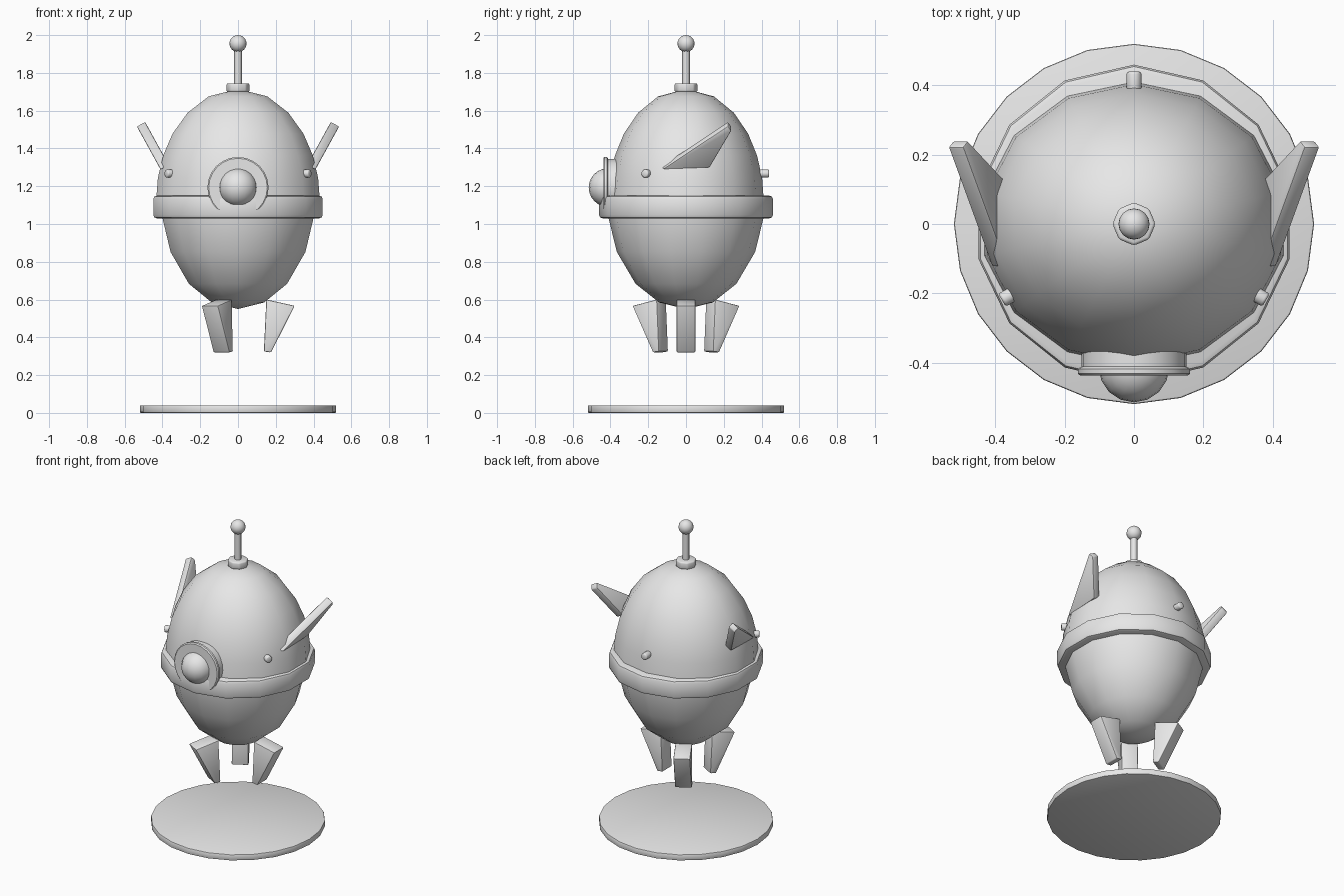
import bpy, bmesh, math
from mathutils import Matrix, Vector

if "Cube" in bpy.data.objects:
    bpy.data.objects.remove(bpy.data.objects["Cube"])

grey = bpy.data.materials.new("plain_grey")
grey.diffuse_color = (0.8, 0.8, 0.8, 1)
grey.use_nodes = True
grey.node_tree.nodes["Principled BSDF"].inputs["Base Color"].default_value = grey.diffuse_color


def finish(name, bm, bevel=0.0, angle=35, matrix=None):
    """Turn a bmesh into a smooth-by-angle object."""
    bmesh.ops.remove_doubles(bm, verts=bm.verts, dist=1e-5)
    bmesh.ops.recalc_face_normals(bm, faces=bm.faces)
    if bevel:
        sharp = [e for e in bm.edges if e.calc_face_angle(0) > math.radians(40)]
        bmesh.ops.bevel(bm, geom=sharp, offset=bevel, segments=2,
                        profile=0.5, affect='EDGES')
    if matrix:
        bm.transform(matrix)
    mesh = bpy.data.meshes.new(name)
    bm.to_mesh(mesh)
    bm.free()
    mesh.materials.append(grey)
    ob = bpy.data.objects.new(name, mesh)
    bpy.context.collection.objects.link(ob)
    bpy.ops.object.select_all(action='DESELECT')
    bpy.context.view_layer.objects.active = ob
    ob.select_set(True)
    bpy.ops.object.shade_smooth_by_angle(angle=math.radians(angle))
    return ob


def lathe(name, profile, sides, bevel=0.0, angle=35, matrix=None, sx=1.0):
    """Revolve (radius, z) points about z, with a vertex on the +y side."""
    bm = bmesh.new()
    rings = []
    for r, z in profile:
        if r == 0:
            rings.append([bm.verts.new((0, 0, z))] * sides)
            continue
        ring = []
        for i in range(sides):
            a = math.pi / 2 + i * math.tau / sides
            ring.append(bm.verts.new((r * math.cos(a) * sx, r * math.sin(a), z)))
        rings.append(ring)
    for lo, hi in zip(rings, rings[1:]):
        for i in range(sides):
            j = (i + 1) % sides
            quad = list(dict.fromkeys((lo[i], lo[j], hi[j], hi[i])))
            if len(quad) > 2:
                bm.faces.new(quad)
    for ring in (rings[0], rings[-1]):
        if ring[0] is not ring[1]:
            bm.faces.new(ring)
    return finish(name, bm, bevel, angle, matrix)


def prism(name, outline, offset, bevel, matrix=None):
    """Plate around a flat outline, thickened by +-offset."""
    bm = bmesh.new()
    a = [bm.verts.new(Vector(p) - offset) for p in outline]
    b = [bm.verts.new(Vector(p) + offset) for p in outline]
    n = len(outline)
    bm.faces.new(a)
    bm.faces.new(b)
    for i in range(n):
        bm.faces.new((a[i], a[(i + 1) % n], b[(i + 1) % n], b[i]))
    return finish(name, bm, bevel, 35, matrix)


def ball(name, centre, radius):
    bm = bmesh.new()
    bmesh.ops.create_uvsphere(bm, u_segments=16, v_segments=12, radius=radius)
    return finish(name, bm, angle=60, matrix=Matrix.Translation(centre))


def ellipse(radius, centre, height, degrees):
    """Quarter-ellipse profile; 90 degrees is the pole."""
    pts = []
    for d in degrees:
        t = math.radians(d)
        r = 0 if abs(d) == 90 else radius * math.cos(t)
        pts.append((r, centre + height * math.sin(t)))
    return pts


# Ground disc
lathe("ground_disc", [(0.52, 0), (0.52, 0.04)], 24, 0.006)

# Egg-shaped hull: lower bowl and slightly wider upper dome
lathe("lower_hull", ellipse(0.415, 1.12, 0.57, (-90, -70, -50, -28, -9, 0)), 14, angle=60)
lathe("upper_hull", ellipse(0.412, 1.12, 0.595, (0, 12, 24, 37, 52, 69, 90)), 14,
      angle=60, sx=1.08)

# Waist band
lathe("waist_band", [(0.46, 1.03), (0.46, 1.15)], 14, 0.018)

# Antenna
lathe("antenna_collar", [(0.062, 1.70), (0.062, 1.745)], 8, 0.008, 50)
lathe("antenna_rod", [(0.02, 1.73), (0.02, 1.93)], 8, 0, 50)
ball("antenna_ball", (0, 0, 1.955), 0.045)

# Porthole on the front, revolved about the y axis
facing = Matrix.Translation((0, 0, 1.193)) @ Matrix.Rotation(math.pi / 2, 4, 'X')
lathe("porthole_rim", [(0.152, 0.30), (0.152, 0.412), (0.162, 0.418),
                       (0.162, 0.432), (0.155, 0.438)], 24, 0, 35, facing)
ball("porthole_lens", (0, -0.413, 1.193), 0.102)

# Three bolts and three legs, 120 degrees apart
for k in range(3):
    turn = Matrix.Rotation(k * math.tau / 3, 4, 'Z')
    lathe(f"hull_bolt_{k + 1}", [(0.023, 0.38), (0.023, 0.44)], 8, 0.007, 50,
          turn @ Matrix.Translation((0, 0, 1.267)) @ Matrix.Rotation(-math.pi / 2, 4, 'X'))
    prism(f"leg_{k + 1}", [(0.137, 0, 0.325), (0.175, 0, 0.32), (0.30, 0, 0.567),
                           (0.15, 0, 0.60)], Vector((0, 0.05, 0)), 0.006, turn)

# Side fins, leaning outwards
for side, label in ((1, "right"), (-1, "left")):
    outline = [(side * (0.388 + 0.55 * (z - 1.30)), y, z) for y, z in
               ((-0.125, 1.30), (0.125, 1.31), (0.24, 1.505), (0.222, 1.53))]
    prism(f"{label}_fin", outline, Vector((side * 0.022, 0, -0.012)), 0.006)
